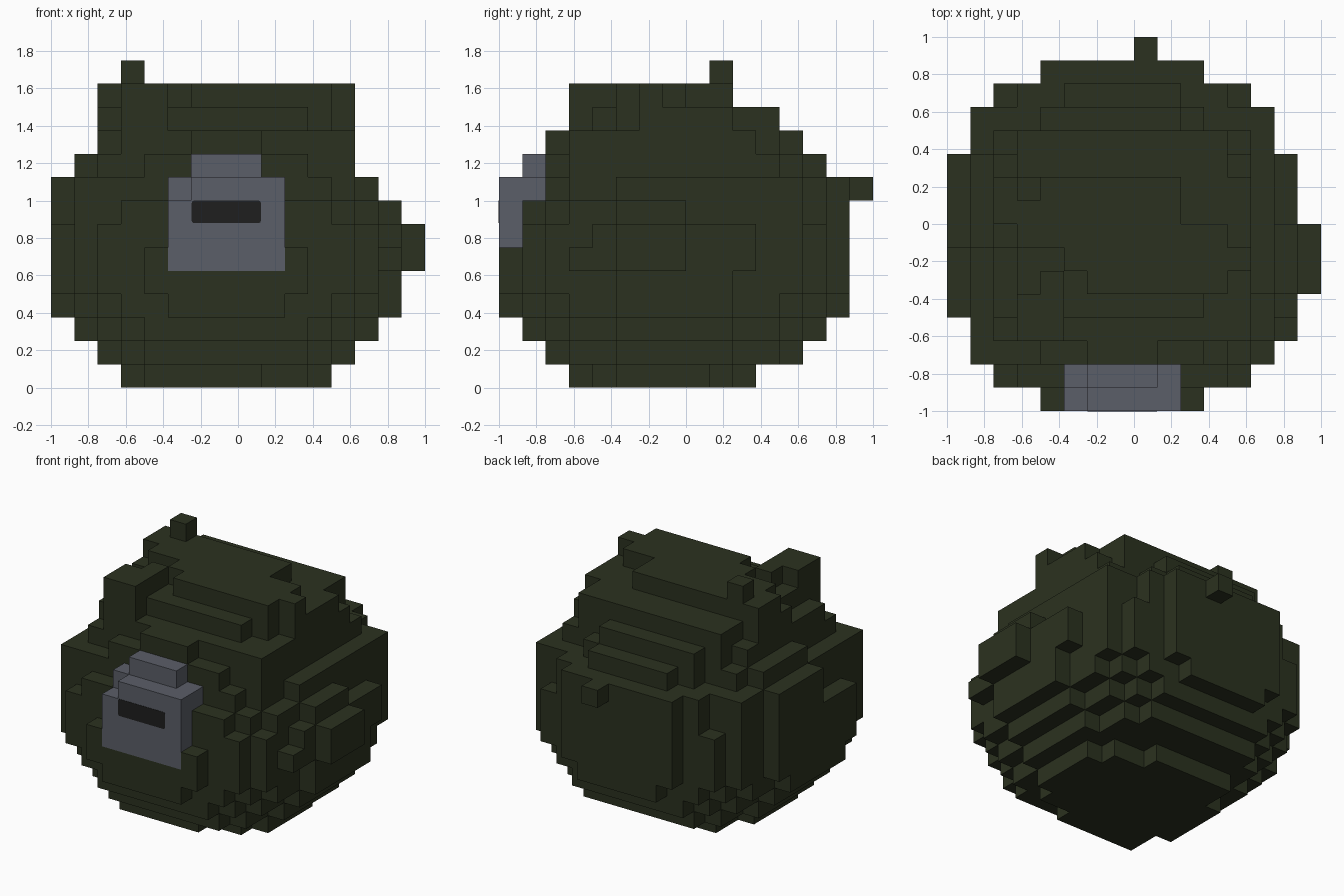
import bpy, bmesh

if "Cube" in bpy.data.objects:
    bpy.data.objects.remove(bpy.data.objects["Cube"])

U = 0.125  # block size


def material(name, rgb):
    m = bpy.data.materials.new(name)
    m.diffuse_color = (*rgb, 1)
    m.use_nodes = True
    m.node_tree.nodes["Principled BSDF"].inputs["Base Color"].default_value = m.diffuse_color
    return m


GREEN = material("dark_green", (0.024, 0.031, 0.014))
GREY = material("slate_grey", (0.104, 0.112, 0.138))
BLACK = material("slot_black", (0.013, 0.013, 0.013))


def fill(layers):
    """Rectangles (x0, x1, y0, y1) per height layer -> set of block cells."""
    return {(x, y, z) for z, rects in layers.items() for x0, x1, y0, y1 in rects
            for x in range(x0, x1) for y in range(y0, y1)}


def finish(name, bm, mat):
    mesh = bpy.data.meshes.new(name)
    bm.to_mesh(mesh)
    bm.free()
    mesh.materials.append(mat)
    ob = bpy.data.objects.new(name, mesh)
    bpy.context.collection.objects.link(ob)
    return ob


def blocks(name, cells, mat):
    """Outer skin of a set of cells."""
    bm = bmesh.new()
    verts = {}

    def vert(p):
        if p not in verts:
            verts[p] = bm.verts.new([c * U for c in p])
        return verts[p]

    for c in cells:
        for axis in range(3):
            a, b = (axis + 1) % 3, (axis + 2) % 3
            for side in (0, 1):
                n = list(c)
                n[axis] += 2 * side - 1
                if tuple(n) in cells:
                    continue
                ring = []
                for da, db in ((0, 0), (1, 0), (1, 1), (0, 1)):
                    p = list(c)
                    p[axis] += side
                    p[a] += da
                    p[b] += db
                    ring.append(vert(tuple(p)))
                bm.faces.new(ring if side else ring[::-1])
    return finish(name, bm, mat)


# Rounded underside
belly = fill({
    0: [(-5, 4, -3, 1), (-4, 3, -4, 2), (-4, 1, -5, 3)],
    1: [(-6, 5, -3, 2), (-5, 4, -5, 4), (-4, 3, -6, 5)],
    2: [(-7, 6, -3, 2), (-6, 5, -5, 4), (-5, 4, -6, 5), (-4, 3, -7, 6)],
    3: [(-8, 6, -3, 2), (-7, 7, -3, 2), (-7, 6, -5, 4), (-6, 5, -6, 5),
        (-5, 4, -7, 6), (-3, 2, -8, 7)],
})

# Widest part, with nearly straight walls
core = [(-8, 6, -1, 3), (-7, 5, -5, 5), (-5, 4, -6, 6), (-4, 3, -6, 7)]
wide = core + [(-8, 6, -4, 3), (-7, 6, -6, 5), (-6, 5, -7, 6)]
middle = fill({
    4: wide + [(-4, 3, -8, 7), (6, 7, -3, 2)],
    5: wide + [(-4, 3, -8, 7), (6, 7, -5, 3), (7, 8, -3, 0)],
    6: wide + [(6, 7, -4, 3), (7, 8, -3, 0)],
    7: core + [(-7, 5, -6, 5), (5, 6, -5, 5), (-5, 4, -7, 6), (6, 7, -3, 0)],
    8: core + [(-7, 4, -6, 5), (5, 6, -3, 5)],
})

# Stepped crown with raised corner and top plateau
crown = fill({
    9: [(-7, 5, -1, 3), (-6, 5, -5, 4), (-4, 3, -6, 5), (-3, 2, 0, 6)],
    10: [(-6, 5, -4, 3), (-5, 4, -5, 4), (4, 5, -5, 3), (-4, 2, 0, 5), (-2, 1, -6, 0)],
    11: [(-5, 4, -3, 4), (-6, 5, -1, 2), (4, 5, -2, -1), (-3, 3, -4, 0), (-5, -3, -5, -2)],
    12: [(-6, 2, 0, 2), (-5, 4, -1, 0), (-3, 4, -2, 0), (-2, 4, -3, 0), (4, 5, -2, -1),
         (-5, -3, -5, -3), (-4, -3, -3, -2)],
})

# Small post on top and stub at the back
post = {(-5, 1, 13)}
tail = {(0, 7, 8)}

# Grey face box
visor = fill({
    5: [(-3, 2, -8, -7)],
    6: [(-3, 2, -8, -7)],
    7: [(-3, 2, -8, -7)],
    8: [(-2, 2, -8, -7), (-3, 2, -7, -6)],
    9: [(-2, 1, -7, -6)],
})

blocks("body", (belly | middle | crown | post | tail) - visor, GREEN)
blocks("face_box", visor, GREY)

# Dark slot plate with softened corners
bm = bmesh.new()
bmesh.ops.create_cube(bm, size=1)
for v in bm.verts:
    v.co = (-0.0625 + v.co.x * 0.37, -1 + v.co.y * 0.004, 0.94 + v.co.z * 0.12)
edges = [e for e in bm.edges if abs(e.verts[0].co.y - e.verts[1].co.y) > 0.002]
bmesh.ops.bevel(bm, geom=edges, offset=0.012, segments=2, affect='EDGES', profile=0.5)
finish("slot", bm, BLACK)
